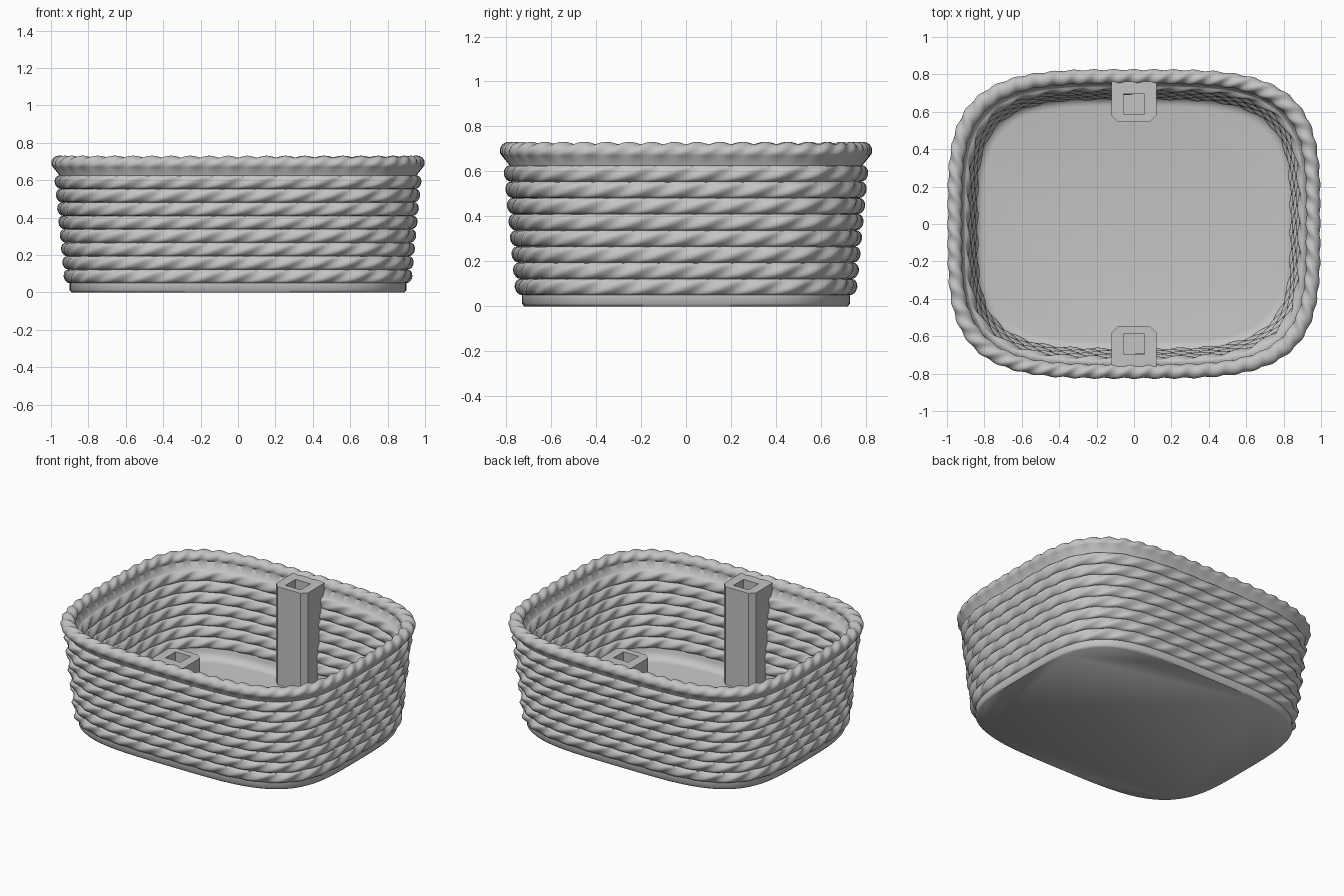
import bpy, bmesh
from math import sin, cos, pi, hypot, radians

cube = bpy.data.objects.get("Cube")
if cube:
    bpy.data.objects.remove(cube, do_unlink=True)

HALF_X, HALF_Y, POWER = 0.9, 0.73, 3.8   # base outline
COUNT = 480                              # points around the basket
ROWS, ROW_BOTTOM, PITCH = 8, 0.05, 0.072
ROW_TOP = ROW_BOTTOM + ROWS * PITCH

grey = bpy.data.materials.new("warm_grey")
grey.use_nodes = True
grey.diffuse_color = (0.55, 0.55, 0.55, 1)
grey.node_tree.nodes["Principled BSDF"].inputs["Base Color"].default_value = grey.diffuse_color


def make_object(name, bm):
    bmesh.ops.recalc_face_normals(bm, faces=bm.faces)
    mesh = bpy.data.meshes.new(name)
    bm.to_mesh(mesh)
    bm.free()
    mesh.materials.append(grey)
    obj = bpy.data.objects.new(name, mesh)
    bpy.context.collection.objects.link(obj)
    return obj


def activate(obj):
    bpy.ops.object.select_all(action="DESELECT")
    obj.select_set(True)
    bpy.context.view_layer.objects.active = obj


def outline(angle, offset):
    """Point on the rounded-rectangle outline, grown by offset."""
    a, b = HALF_X + offset, HALF_Y + offset
    r = (abs(cos(angle) / a) ** POWER + abs(sin(angle) / b) ** POWER) ** (-1 / POWER)
    return r * cos(angle), r * sin(angle)


def even_angles():
    """Angles that space the points evenly along the outline."""
    dense = 8 * COUNT
    angles = [2 * pi * i / dense for i in range(dense + 1)]
    pts = [outline(t, 0) for t in angles]
    lengths = [0]
    for p, q in zip(pts, pts[1:]):
        lengths.append(lengths[-1] + hypot(q[0] - p[0], q[1] - p[1]))
    result, k = [], 0
    for i in range(COUNT):
        while lengths[k] < lengths[-1] * i / COUNT:
            k += 1
        result.append(angles[k])
    return result


# Each ring is a function: turn around the outline -> (offset, height)
def plain(offset, z):
    return lambda u: (offset, z)


def strand(centre, z, wide, tall, phi, count, shift, swell):
    """Ring on a twisted rope whose thickness swells along its length."""
    def ring(u):
        k = 1 + swell * cos(count * u - 2 * phi + shift)
        return centre + wide * k * cos(phi), z + tall * k * sin(phi)
    return ring


def wall_row(index, side):
    """Half-round woven row on the outer (1) or inner (-1) wall."""
    rings = []
    for j in range(9):
        phi = (j / 8 - 0.5) * pi
        z = ROW_BOTTOM + PITCH * (index + 0.5 + 0.5 * sin(phi))
        lean = 0.055 * (z - ROW_BOTTOM) / (ROW_TOP - ROW_BOTTOM)
        base = lean if side > 0 else lean - 0.05
        twist = phi if side > 0 else pi - phi
        rings.append(strand(base, z, 0.021, 0, twist, 36, index * 2.2, 0.38))
    return rings if side > 0 else rings[::-1]


# Profile: foot, outer rows, twisted rim, inner rows, floor fillet
rings = [plain(-0.01, 0), plain(0, 0.012), plain(0, ROW_BOTTOM - 0.001)]
for i in range(ROWS):
    rings += wall_row(i, 1)
rings.append(plain(0.055, ROW_TOP + 0.001))
for j in range(17):
    rings.append(strand(0.058, 0.689, 0.037, 0.037, radians(-30 + 15 * j), 60, 0,
                        0.15 * sin(pi * j / 16) ** 0.5 if 0 < j < 16 else 0))
rings.append(plain(0.006, ROW_TOP + 0.001))
for i in reversed(range(1, ROWS)):
    rings += wall_row(i, -1)
for j in range(6):
    t = j / 5 * pi / 2
    rings.append(plain(-0.1 + 0.055 * cos(t), 0.115 - 0.065 * sin(t)))

# Basket body
bm = bmesh.new()
angles = even_angles()
loops = []
for ring in rings:
    loop = []
    for i, angle in enumerate(angles):
        offset, z = ring(2 * pi * i / COUNT)
        loop.append(bm.verts.new((*outline(angle, offset), z)))
    loops.append(loop)
for low, high in zip(loops, loops[1:]):
    for i in range(COUNT):
        n = (i + 1) % COUNT
        bm.faces.new((low[i], low[n], high[n], high[i]))
bm.faces.new(loops[0][::-1])
bm.faces.new(loops[-1])
basket = make_object("woven_basket", bm)
activate(basket)
bpy.ops.object.shade_smooth_by_angle(angle=radians(50))


def prism(name, bottom, top, z0, z1):
    bm = bmesh.new()
    low = [bm.verts.new((x, y, z0)) for x, y in bottom]
    high = [bm.verts.new((x, y, z1)) for x, y in top]
    bm.faces.new(low[::-1])
    bm.faces.new(high)
    for i in range(len(low)):
        n = (i + 1) % len(low)
        bm.faces.new((low[i], low[n], high[n], high[i]))
    return make_object(name, bm)


def post(name, side):
    """Chamfered post against the wall with a square socket in its top."""
    def section(back):
        half = [(0.12, back), (0.12, 0.58), (0.085, 0.545)]
        pts = half + [(-x, y) for x, y in reversed(half)]
        return [(x, side * y) for x, y in pts]
    body = prism(name, section(0.70), section(0.762), 0.03, 0.713)
    square = [(x, side * (0.642 + y)) for x, y in
              ((-0.056, -0.053), (0.056, -0.053), (0.056, 0.053), (-0.056, 0.053))]
    cutter = prism("socket_cutter", square, square, 0.4, 0.9)
    cutter.hide_render = True
    cut = body.modifiers.new("socket", "BOOLEAN")
    cut.operation, cut.solver, cut.object = "DIFFERENCE", "EXACT", cutter
    activate(body)
    bpy.ops.object.modifier_apply(modifier=cut.name)
    bpy.data.objects.remove(cutter, do_unlink=True)


# Handle posts, front and back
post("back_post", 1)
post("front_post", -1)
